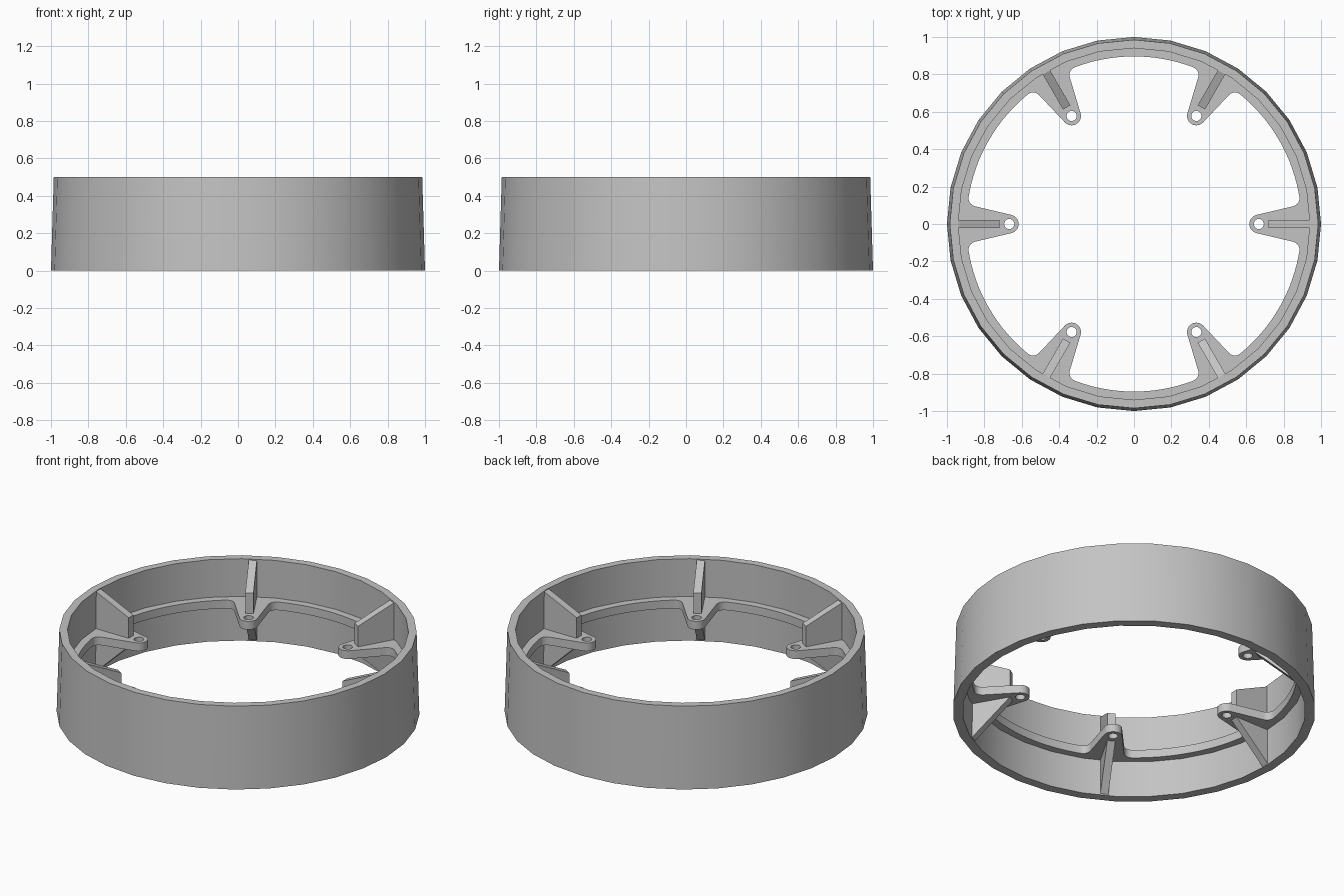
import bpy, bmesh, math
from mathutils import Vector, Matrix

if "Cube" in bpy.data.objects:
    bpy.data.objects.remove(bpy.data.objects["Cube"])

SIDES = 32                      # facets of the outer ring
TABS = 6
Z_LOW, Z_TOP = 0.22, 0.27       # flange bottom and top
HOLE_U, HOLE_R, TIP_R = 0.667, 0.027, 0.05
RING_R, FILLET = 0.896, 0.045   # flange bore and tab fillet

grey = bpy.data.materials.new("plain grey")
grey.use_nodes = True
grey.diffuse_color = (0.55, 0.55, 0.55, 1)
grey.node_tree.nodes["Principled BSDF"].inputs["Base Color"].default_value = (0.55, 0.55, 0.55, 1)


def finish(name, bm):
    bmesh.ops.recalc_face_normals(bm, faces=bm.faces)
    mesh = bpy.data.meshes.new(name)
    bm.to_mesh(mesh)
    bm.free()
    mesh.materials.append(grey)
    obj = bpy.data.objects.new(name, mesh)
    bpy.context.collection.objects.link(obj)
    bpy.ops.object.select_all(action='DESELECT')
    obj.select_set(True)
    bpy.context.view_layer.objects.active = obj
    bpy.ops.object.shade_smooth_by_angle(angle=math.radians(30))
    return obj


def arc(cx, cy, r, a0, a1, n):
    return [Vector((cx + r * math.cos(a0 + (a1 - a0) * i / n),
                    cy + r * math.sin(a0 + (a1 - a0) * i / n))) for i in range(n + 1)]


def circle(cx, cy, r, n):
    return arc(cx, cy, r, 0, math.tau, n)[:-1]


def extrude_up(bm, faces, height):
    out = bmesh.ops.extrude_face_region(bm, geom=faces)
    verts = [g for g in out["geom"] if isinstance(g, bmesh.types.BMVert)]
    bmesh.ops.translate(bm, verts=verts, vec=height)


# Outer ring: slightly tapered wall swept round from its cross-section
bm = bmesh.new()
section = [(1.0, 0), (0.985, 0.5), (0.94, 0.5), (0.945, 0)]
loops = [[bm.verts.new((p.x, p.y, z)) for p in circle(0, 0, r, SIDES)] for r, z in section]
for k in range(4):
    a, b = loops[k], loops[(k + 1) % 4]
    for i in range(SIDES):
        j = (i + 1) % SIDES
        bm.faces.new((a[i], a[j], b[j], b[i]))
finish("outer_ring", bm)

# Half outline of one tab: round tip, flared edge, fillet, bore up to half way
flare = math.radians(13.3)
d = Vector((math.cos(flare), math.sin(flare)))
n = Vector((-d.y, d.x))
base = Vector((HOLE_U, 0)) + (TIP_R + FILLET) * n
reach = RING_R - FILLET
t = -base.dot(d) + math.sqrt(base.dot(d) ** 2 - base.length_squared + reach ** 2)
c = base + t * d
c_angle = math.atan2(c.y, c.x)
half = arc(HOLE_U, 0, TIP_R, math.pi, math.pi / 2 + flare, 8)
half += arc(c.x, c.y, FILLET, flare - math.pi / 2, c_angle, 7)
half += arc(0, 0, RING_R, c_angle, math.pi / TABS, 8)[1:]
tab = [Vector((p.x, -p.y)) for p in reversed(half[1:-1])] + half

# Flange with six drilled tabs
outline, holes = [], []
for k in range(TABS):
    rot = Matrix.Rotation(k * math.tau / TABS, 2)
    outline += [rot @ p for p in tab]
    holes.append([rot @ p for p in circle(HOLE_U, 0, HOLE_R, 20)])
bm = bmesh.new()
edges = []
for loop in [circle(0, 0, 0.955, SIDES), outline] + holes:
    vs = [bm.verts.new((p.x, p.y, Z_LOW)) for p in loop]
    edges += [bm.edges.new((vs[i - 1], vs[i])) for i in range(len(vs))]
bmesh.ops.triangle_fill(bm, use_beauty=True, use_dissolve=False, edges=edges, normal=(0, 0, 1))
extrude_up(bm, bm.faces[:], (0, 0, Z_TOP - Z_LOW))
finish("tabbed_flange", bm)

# Gussets above and below every tab
THICK = 0.045
upper = [(0.72, Z_TOP - 0.01), (0.948, Z_TOP - 0.01), (0.948, 0.499), (0.72, 0.395)]
lower = [(0.72, Z_LOW + 0.01), (0.72, Z_LOW), (0.948, 0.001), (0.948, Z_LOW + 0.01)]
for name, profile in (("upper_gusset", upper), ("lower_gusset", lower)):
    for k in range(TABS):
        bm = bmesh.new()
        face = bm.faces.new([bm.verts.new((u, -THICK / 2, z)) for u, z in profile])
        extrude_up(bm, [face], (0, THICK, 0))
        bmesh.ops.rotate(bm, verts=bm.verts, cent=(0, 0, 0),
                         matrix=Matrix.Rotation(k * math.tau / TABS, 3, 'Z'))
        finish(f"{name}_{k + 1}", bm)
